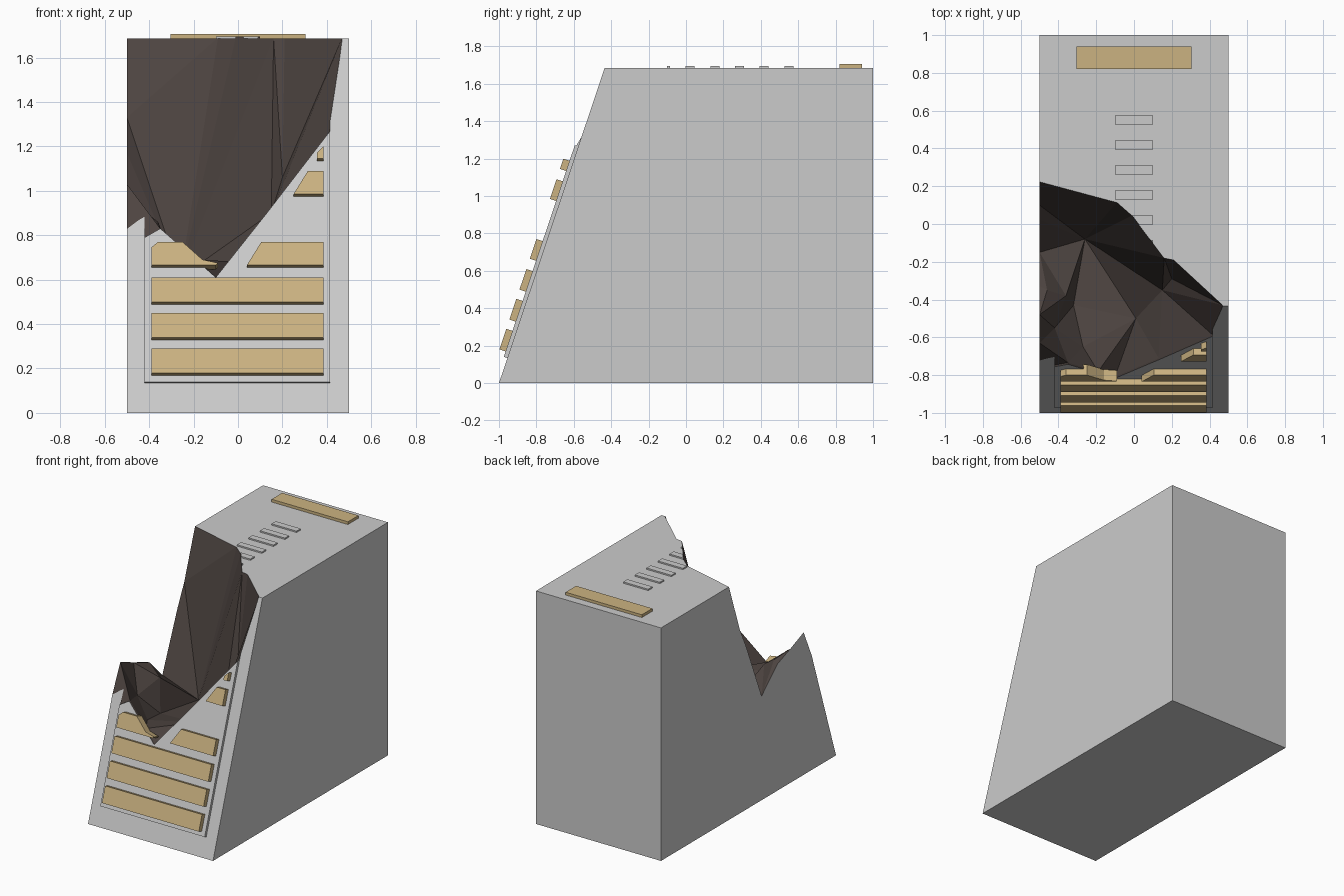
import bpy, bmesh
from mathutils import Vector
from mathutils.geometry import delaunay_2d_cdt

if "Cube" in bpy.data.objects:
    bpy.data.objects.remove(bpy.data.objects["Cube"])

TOP = 1.685
NORMAL = Vector((0, -0.948, 0.318))     # outward direction of the sloped front


def slope_y(z):
    return -1 + 0.565 * z / TOP


def material(name, color):
    m = bpy.data.materials.new(name)
    m.diffuse_color = (*color, 1)
    m.use_nodes = True
    m.node_tree.nodes["Principled BSDF"].inputs["Base Color"].default_value = m.diffuse_color
    return m


concrete = material("concrete", (0.8, 0.8, 0.8))
broken = material("broken_core", (0.075, 0.058, 0.052))
gold = material("tan_slat", (0.60, 0.45, 0.22))


def finish(bm, name, mats):
    bmesh.ops.recalc_face_normals(bm, faces=bm.faces)
    me = bpy.data.meshes.new(name)
    bm.to_mesh(me)
    bm.free()
    for m in mats:
        me.materials.append(m)
    ob = bpy.data.objects.new(name, me)
    bpy.context.collection.objects.link(ob)
    return ob


def prism(name, points, offset, mats):
    """Polygon extruded along an offset vector."""
    bm = bmesh.new()
    f = bm.faces.new([bm.verts.new(p) for p in points])
    r = bmesh.ops.extrude_face_region(bm, geom=[f], use_keep_orig=True)
    moved = [g for g in r["geom"] if isinstance(g, bmesh.types.BMVert)]
    bmesh.ops.translate(bm, vec=offset, verts=moved)
    return finish(bm, name, mats)


def on_slope(name, xz, thick, mats):
    """Plate lying on the front slope, outlined as seen from the front."""
    rise = thick * NORMAL.z
    sunk = [Vector((x, slope_y(z - rise), z - rise)) - NORMAL * 0.005 for x, z in xz]
    return prism(name, sunk, NORMAL * (thick + 0.005), mats)


def box(name, x, y0, y1, height, mats):
    pts = [(-x, y0, TOP - 0.005), (x, y0, TOP - 0.005), (x, y1, TOP - 0.005), (-x, y1, TOP - 0.005)]
    return prism(name, pts, (0, 0, height + 0.005), mats)


# Cutter for the broken corner: jagged floor raised into a solid
top_rim = [(-0.5, 0.225), (-0.09, 0.115), (-0.01, 0.045), (0.16, -0.18), (0.21, -0.19), (0.47, -0.43)]
slope_rim = [(0.415, 1.27), (0.13, 0.9), (-0.1, 0.61), (-0.19, 0.69), (-0.35, 0.83), (-0.42, 0.79), (-0.5, 0.73)]
left_rim = [(-0.63, 1.03), (-0.48, 0.97), (-0.33, 0.915), (-0.15, 0.753), (0.023, 1.17), (0.10, 1.33)]
inside = [(-0.26, -0.08, 0.61), (0.15, -0.35, 0.9), (0.2, -0.29, 1.06), (0.01, -0.5, 0.68),
          (-0.32, -0.43, 0.63), (-0.36, -0.38, 0.86), (-0.46, -0.35, 0.93), (-0.42, -0.55, 0.78),
          (-0.27, -0.65, 0.68)]
rim = [(-0.62, 0.257, 1.7)] + [(x, y, 1.69) for x, y in top_rim]
rim += [(0.475, -1.1, 1.7)] + [(x, -1.1, z) for x, z in slope_rim]
rim += [(-0.62, -1.1, 0.66)] + [(-0.62, y, z) for y, z in left_rim]
inside += [(x, slope_y(z) - 0.012, z) for x, z in slope_rim]
inside += [(-0.5, y, z) for y, z in left_rim]
pts = rim + inside
co, _, tris, source, _, _ = delaunay_2d_cdt(
    [Vector(p[:2]) for p in pts], [], [list(range(len(rim)))], 1, 1e-5)

bm = bmesh.new()
vs = [bm.verts.new((c.x, c.y, pts[s[0]][2])) for c, s in zip(co, source)]
floor = [bm.faces.new([vs[i] for i in t]) for t in tris]
up = bmesh.ops.extrude_face_region(bm, geom=floor, use_keep_orig=True)
for g in up["geom"]:
    if isinstance(g, bmesh.types.BMVert):
        g.co.z = 2.2
for f in bm.faces:
    f.material_index = 1
cutter = finish(bm, "break_cutter", [concrete, broken])
cutter.hide_render = True
cutter.hide_viewport = True


def break_off(ob):
    mod = ob.modifiers.new("broken_corner", 'BOOLEAN')
    mod.operation = 'DIFFERENCE'
    mod.solver = 'EXACT'
    mod.object = cutter


# Main concrete block
stone = [concrete, broken]
block = prism("concrete_block", [(-0.5, -1, 0), (-0.5, 1, 0), (-0.5, 1, TOP), (-0.5, -0.435, TOP)],
              (1, 0, 0), stone)
break_off(block)

# Thin raised panel behind the slats
panel = on_slope("front_panel", [(-0.42, 0.14), (0.415, 0.14), (0.415, 1.52), (-0.42, 1.52)], 0.02, stone)
break_off(panel)

# Whole slats, then the broken remains higher up
for i in range(3):
    z = 0.18 + 0.16 * i
    on_slope(f"front_slat_{i + 1}", [(-0.39, z), (0.385, z), (0.385, z + 0.11), (-0.39, z + 0.11)], 0.055, [gold])
remains = {
    "broken_slat_left": [(-0.39, 0.665), (-0.1, 0.665), (-0.09, 0.675), (-0.16, 0.69), (-0.25, 0.77),
                         (-0.36, 0.77), (-0.39, 0.745)],
    "broken_slat_right": [(0.04, 0.665), (0.385, 0.665), (0.385, 0.77), (0.105, 0.77)],
    "slat_stub_middle": [(0.25, 0.985), (0.385, 0.985), (0.385, 1.09), (0.315, 1.09)],
    "slat_stub_top": [(0.355, 1.145), (0.385, 1.145), (0.385, 1.2), (0.355, 1.17)],
}
for name, xz in remains.items():
    on_slope(name, xz, 0.055, [gold])

# Small ribs and the tan strip on top
for i in range(6):
    y = -0.11 + 0.132 * i
    rib = box(f"top_rib_{i + 1}", 0.1, y - 0.024, y + 0.024, 0.01, stone)
    if i < 2:
        break_off(rib)
box("top_strip", 0.305, 0.82, 0.94, 0.02, [gold])
